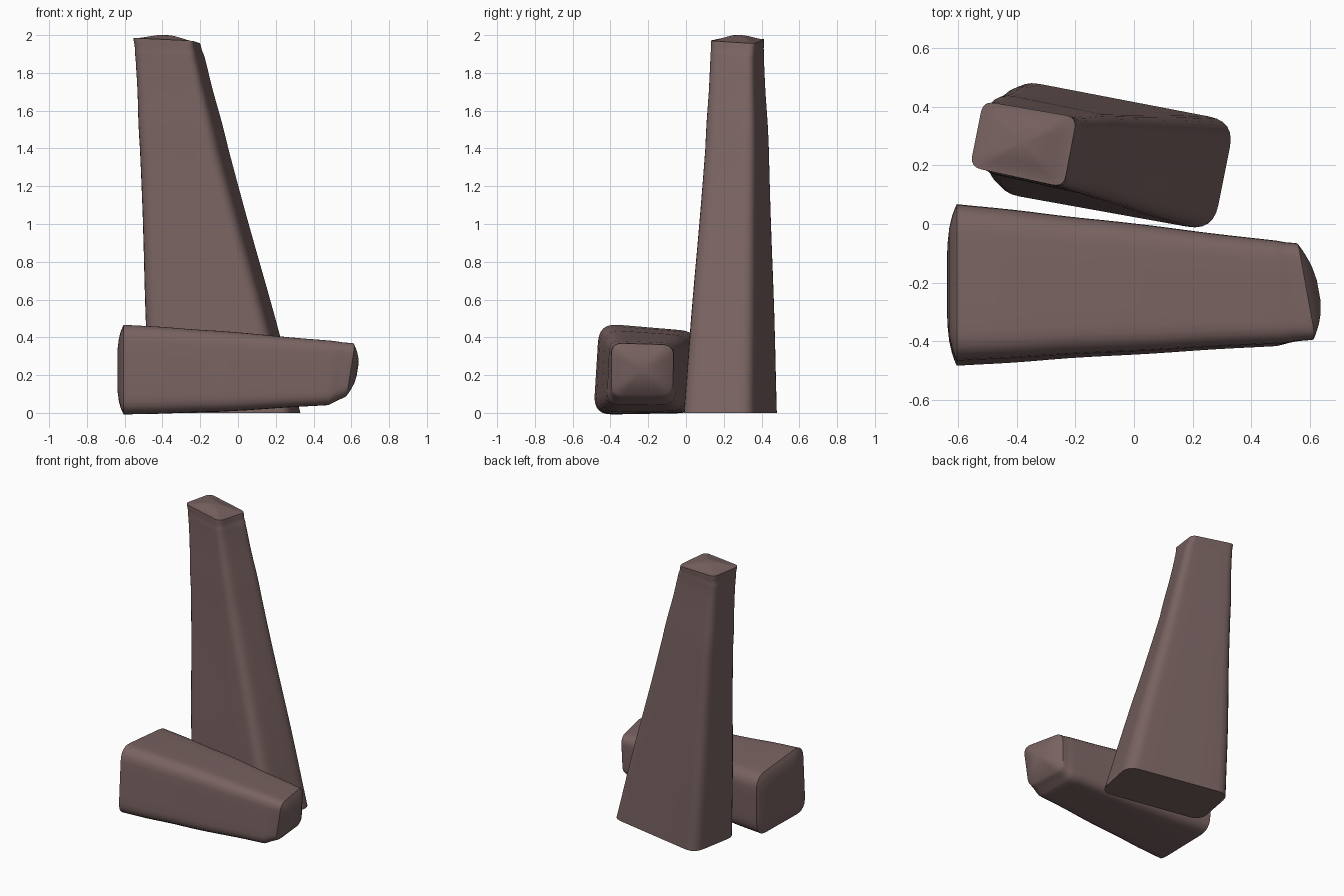
import bpy
import bmesh
import math
from mathutils import Vector

cube = bpy.data.objects.get("Cube")
if cube:
    bpy.data.objects.remove(cube, do_unlink=True)

stone = bpy.data.materials.new("brown stone")
stone.use_nodes = True
colour = (0.19, 0.125, 0.12, 1)
stone.diffuse_color = colour
stone.node_tree.nodes["Principled BSDF"].inputs["Base Color"].default_value = colour


def rounded_ring(corners, radius):
    """Round four corners, then split the straight sides between them."""
    points, steps = [], 6
    for i, c in enumerate(corners):
        to_prev = corners[i - 1] - c
        to_next = corners[(i + 1) % 4] - c
        a = c + to_prev.normalized() * radius
        b = c + to_next.normalized() * radius
        for k in range(steps + 1):
            t = k / steps
            points.append(a * (1 - t) ** 2 + c * 2 * t * (1 - t) + b * t ** 2)
        end = corners[(i + 1) % 4] - to_next.normalized() * radius
        points += [b.lerp(end, k / 4) for k in range(1, 4)]
    return points


def cap(bm, ring, axis, bulge):
    """Close an end with shrinking rings that follow a bulge profile."""
    centre = sum((v.co for v in ring), Vector()) / len(ring)
    rim, last = [v.co.copy() for v in ring], ring
    for s in (0.94, 0.85, 0.7, 0.5, 0.25):
        new = [bm.verts.new(centre.lerp(p, s) + axis * bulge(s)) for p in rim]
        bridge(bm, last, new)
        last = new
    tip = bm.verts.new(centre + axis * bulge(0))
    for i, v in enumerate(last):
        bm.faces.new((last[i - 1], v, tip))


def bridge(bm, a, b):
    for i in range(len(a)):
        bm.faces.new((a[i - 1], a[i], b[i], b[i - 1]))


def stone_block(name, sections, radii, wobble, start_axis, start_bulge, end_axis, end_bulge):
    bm = bmesh.new()
    sections = [[Vector(p) for p in s] for s in sections]
    rings, steps = [], 8
    for j in range(len(sections) - 1):
        for k in range(steps + (j == len(sections) - 2)):
            t = k / steps
            corners = [p.lerp(q, t) for p, q in zip(sections[j], sections[j + 1])]
            # Gentle worn unevenness along the length
            mid = sum(corners, Vector()) / 4
            swell = 1 + wobble * math.sin(math.pi * t) * math.sin(5 * t + j)
            corners = [mid + (p - mid) * swell for p in corners]
            radius = radii[j] + (radii[j + 1] - radii[j]) * t
            rings.append([bm.verts.new(p) for p in rounded_ring(corners, radius)])
    for a, b in zip(rings, rings[1:]):
        bridge(bm, a, b)
    cap(bm, rings[0], Vector(start_axis), start_bulge)
    cap(bm, rings[-1], Vector(end_axis), end_bulge)
    bmesh.ops.recalc_face_normals(bm, faces=bm.faces)
    mesh = bpy.data.meshes.new(name)
    bm.to_mesh(mesh)
    bm.free()
    mesh.materials.append(stone)
    obj = bpy.data.objects.new(name, mesh)
    bpy.context.collection.objects.link(obj)
    bpy.ops.object.select_all(action='DESELECT')
    obj.select_set(True)
    bpy.context.view_layer.objects.active = obj
    bpy.ops.object.shade_smooth_by_angle(angle=math.radians(40))


# Standing tapered pillar: base, waist, shoulder and top sections
stone_block(
    "standing_pillar",
    [[(-0.48, 0.11, 0), (0.27, -0.025, 0), (0.345, 0.35, 0), (-0.41, 0.495, 0)],
     [(-0.53, 0.18, 1.4), (-0.12, 0.09, 1.4), (-0.035, 0.36, 1.4), (-0.48, 0.45, 1.4)],
     [(-0.55, 0.195, 1.88), (-0.23, 0.12, 1.88), (-0.165, 0.355, 1.88), (-0.51, 0.42, 1.88)],
     [(-0.56, 0.195, 1.985), (-0.24, 0.125, 1.97), (-0.195, 0.365, 1.955), (-0.515, 0.42, 1.98)]],
    (0.09, 0.07, 0.05, 0.04), 0.012,
    (0, 0, -1), lambda s: 0,
    (0, 0, 1), lambda s: 0.028 * (1 - s * s) ** 2)

# Fallen tapered pillar: thick end, middle, chamfer start and thin end
stone_block(
    "fallen_pillar",
    [[(-0.605, -0.49, -0.01), (-0.605, 0.06, 0), (-0.605, 0.07, 0.43), (-0.605, -0.46, 0.475)],
     [(-0.1, -0.455, 0.005), (-0.1, 0.005, 0.01), (-0.1, 0.015, 0.41), (-0.1, -0.435, 0.44)],
     [(0.48, -0.42, 0.04), (0.47, -0.055, 0.045), (0.47, -0.055, 0.37), (0.5, -0.405, 0.385)],
     [(0.575, -0.395, 0.085), (0.55, -0.07, 0.09), (0.56, -0.065, 0.36), (0.62, -0.395, 0.37)]],
    (0.1, 0.09, 0.07, 0.06), 0.008,
    (-1, 0, 0), lambda s: 0.034 * (1 - s ** 4),
    (1, 0, 0), lambda s: 0.055 * (1 - s * s))
